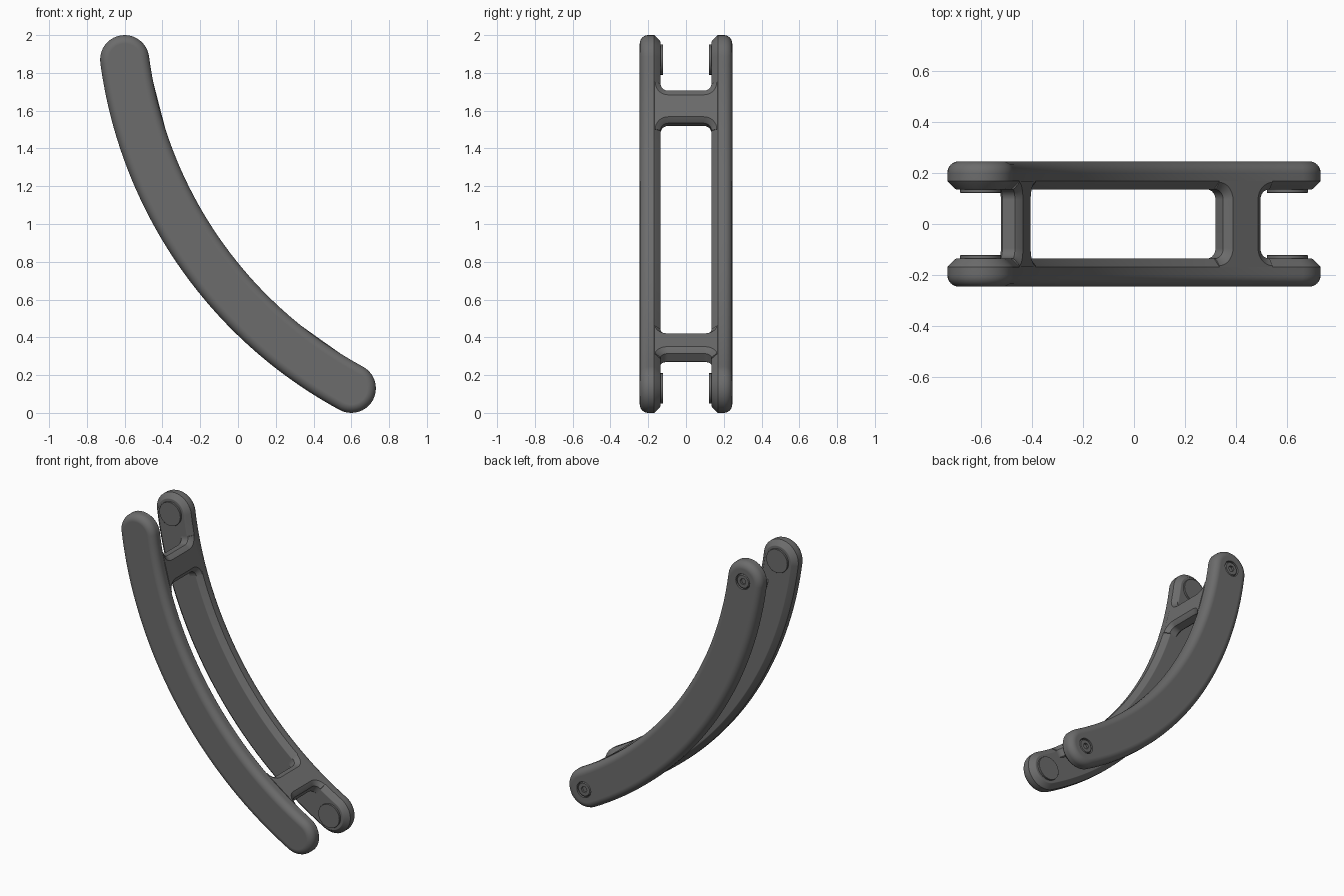
import bpy, bmesh, math

if "Cube" in bpy.data.objects:
    bpy.data.objects.remove(bpy.data.objects["Cube"])

# Arc of the link, seen from the front
HALF = math.radians(27)
END = (0.60, 0.13)                      # lower pivot; upper one mirrors it about (0, 1)
CHORD = math.hypot(1.2, 1.74)
R = CHORD / 2 / math.sin(HALF)
NX, NZ = 1.74 / CHORD, 1.2 / CHORD      # from chord middle to arc centre
CX, CZ = NX * R * math.cos(HALF), 1 + NZ * R * math.cos(HALF)
MID = math.atan2(NZ, NX)
A0, A1 = MID - HALF, MID + HALF
W = 0.13                                # half width of the arms
PIVOTS = [(-END[0], 2 - END[1]), END]

dark = bpy.data.materials.new("dark_grey")
dark.diffuse_color = (0.15, 0.15, 0.15, 1)
dark.use_nodes = True
dark.node_tree.nodes["Principled BSDF"].inputs["Base Color"].default_value = dark.diffuse_color


def arc_point(r, a):
    return CX - r * math.cos(a), CZ - r * math.sin(a)


def select(ob):
    bpy.ops.object.select_all(action='DESELECT')
    ob.select_set(True)
    bpy.context.view_layer.objects.active = ob


def smooth(ob, angle=35):
    """Smooth shading with flat caps kept flat."""
    select(ob)
    bpy.ops.object.shade_smooth_by_angle(angle=math.radians(angle))
    mod = ob.modifiers.new("flat_caps", 'WEIGHTED_NORMAL')
    mod.keep_sharp = True
    mod.weight = 100


def loft(name, rings):
    """Join equal rings of points into a capped solid."""
    bm = bmesh.new()
    vs = [[bm.verts.new(p) for p in ring] for ring in rings]
    n = len(vs[0])
    for a, b in zip(vs, vs[1:]):
        for i in range(n):
            j = (i + 1) % n
            bm.faces.new((a[i], a[j], b[j], b[i]))
    bm.faces.new(vs[0][::-1])
    bm.faces.new(vs[-1])
    bmesh.ops.recalc_face_normals(bm, faces=bm.faces)
    me = bpy.data.meshes.new(name)
    bm.to_mesh(me)
    bm.free()
    me.materials.append(dark)
    ob = bpy.data.objects.new(name, me)
    bpy.context.collection.objects.link(ob)
    return ob


def arm_outline(w, y):
    """Round-ended curved bar outline of half width w."""
    n, m = 40, 20
    pts = [arc_point(R + w, A0 + (A1 - A0) * i / n) for i in range(n)]

    def cap(a, sign):
        x, z = arc_point(R, a)
        for i in range(m):
            t = math.pi * i / m
            e, f = sign * w * math.cos(t), sign * w * math.sin(t)
            pts.append((x - e * math.cos(a) + f * math.sin(a),
                        z - e * math.sin(a) - f * math.cos(a)))
    cap(A1, 1)
    pts.extend(arc_point(R - w, A1 + (A0 - A1) * i / n) for i in range(n))
    cap(A0, -1)
    return [(x, y, z) for x, z in pts]


def circle(c, y, r, n=36, hexagon=False):
    pts = []
    for i in range(n):
        t = 2 * math.pi * i / n
        k = r
        if hexagon:
            k = r * math.cos(math.pi / 6) / math.cos(t % (math.pi / 3) - math.pi / 6)
        pts.append((c[0] + k * math.cos(t), y, c[1] + k * math.sin(t)))
    return pts


# Two side arms: chamfered inside, rounded outside
IN, OUT, CH, RO = 0.135, 0.245, 0.03, 0.045
section = [(IN, W - CH - 0.005), (IN + 0.003, W - CH), (IN + CH - 0.004, W - 0.006), (IN + CH + 0.004, W)]
section += [(OUT - RO + RO * math.sin(t), W - RO + RO * math.cos(t))
            for t in (math.pi / 2 * i / 6 for i in range(7))]
arms = {}
for side, label in ((-1, "front"), (1, "back")):
    arms[side] = loft(label + "_arm", [arm_outline(w, side * y) for y, w in section])

# Pivot pads on the inner faces, screws in the back arm
for c, label in zip(PIVOTS, ("upper", "lower")):
    for side in (-1, 1):
        smooth(loft(label + "_pivot_pad", [circle(c, side * y, r) for y, r in
                                           ((0.14, 0.08), (0.123, 0.08), (0.122, 0.079))]), 30)
    cutter = loft("screw_hole_cutter", [circle(c, 0.222, 0.053), circle(c, 0.26, 0.053)])
    mod = arms[1].modifiers.new("screw_hole", 'BOOLEAN')
    mod.object = cutter
    mod.solver = 'EXACT'
    select(arms[1])
    bpy.ops.object.modifier_apply(modifier=mod.name)
    bpy.data.objects.remove(cutter)
    smooth(loft(label + "_screw", [
        circle(c, 0.220, 0.048), circle(c, 0.238, 0.048), circle(c, 0.243, 0.042),
        circle(c, 0.243, 0.022, hexagon=True), circle(c, 0.228, 0.022, hexagon=True)]), 30)
for arm in arms.values():
    smooth(arm)


# Cross bars: flush with the concave edge, flared into the arms
def bar_outline(mid, r, inset):
    """Web outline in the (arc length, y) plane, wrapped at radius r."""
    h, start, fillet = 0.088 - inset, 0.095, 0.04 + inset
    half = [(0, h)]
    for i in range(9):
        t = math.pi / 2 * i / 8
        half.append((start + fillet * math.sin(t), h + fillet * (1 - math.cos(t))))
    half.append((IN + CH + 0.003, h + fillet))
    top = [(-y, s) for y, s in half[:0:-1]] + half
    loop = top + [(y, -s) for y, s in top[::-1]]
    out = []
    for y, s in loop:
        x, z = arc_point(r, mid + s / (R - W))
        out.append((x, y, z))
    return out


OFFSET = math.radians(6.95)
R_IN = R - W
for mid, label in ((A0 + OFFSET, "upper"), (A1 - OFFSET, "lower")):
    smooth(loft(label + "_cross_bar", [bar_outline(mid, r, k) for r, k in
                                       ((R_IN, 0.028), (R_IN + 0.006, 0.02), (R_IN + 0.018, 0.006),
                                        (R_IN + 0.026, 0.0), (R_IN + 0.076, 0.0), (R_IN + 0.084, 0.008))]))
